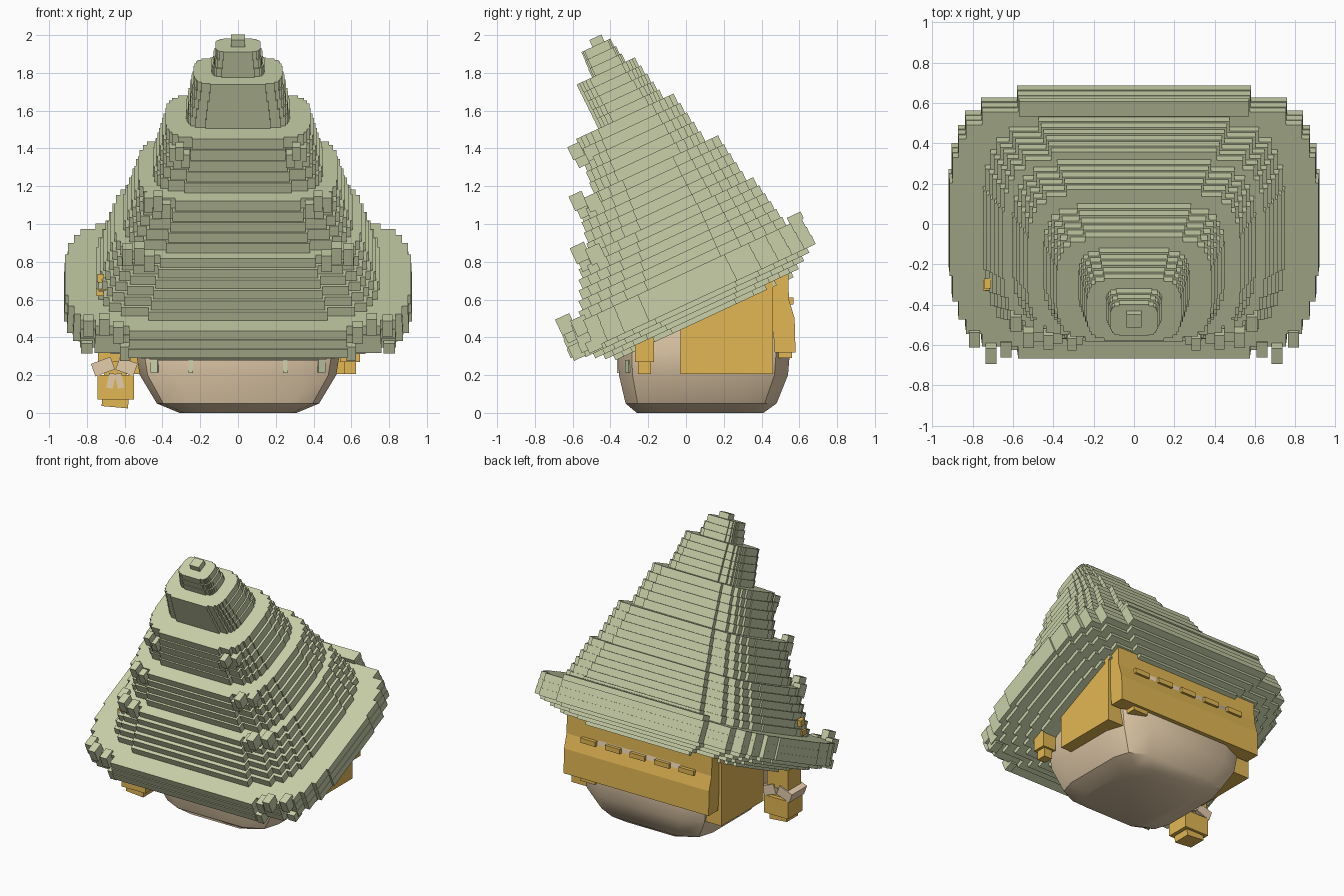
import bpy, bmesh, math
from mathutils import Matrix, Vector

if "Cube" in bpy.data.objects:
    bpy.data.objects.remove(bpy.data.objects["Cube"])

TILT = math.radians(25)


def material(name, rgb):
    m = bpy.data.materials.new(name)
    m.diffuse_color = (*rgb, 1)
    m.use_nodes = True
    m.node_tree.nodes["Principled BSDF"].inputs["Base Color"].default_value = m.diffuse_color
    return m


SAGE = material("sage green", (0.58, 0.63, 0.395))
GOLD = material("gold hair", (0.76, 0.475, 0.088))
SKIN = material("tan skin", (0.78, 0.61, 0.41))
MINT = material("mint eyes", (0.60, 0.66, 0.43))


def finish(name, bm, mat, tilt=False):
    bmesh.ops.recalc_face_normals(bm, faces=bm.faces[:])
    me = bpy.data.meshes.new(name)
    bm.to_mesh(me)
    bm.free()
    me.materials.append(mat)
    ob = bpy.data.objects.new(name, me)
    bpy.context.collection.objects.link(ob)
    if tilt:
        ob.rotation_euler.x = TILT
    return ob


def add_box(bm, x0, x1, y0, y1, z0, z1, rot=None):
    c = Vector(((x0 + x1) / 2, (y0 + y1) / 2, (z0 + z1) / 2))
    m = Matrix.Translation(c)
    if rot:
        m = m @ Matrix.Rotation(math.radians(rot[0]), 4, rot[1])
    m = m @ Matrix.Diagonal((x1 - x0, y1 - y0, z1 - z0, 1))
    bmesh.ops.create_cube(bm, size=1, matrix=m)


def boxes(name, mat, items, tilt=False):
    bm = bmesh.new()
    for it in items:
        add_box(bm, *it)
    return finish(name, bm, mat, tilt)


def skin_loops(bm, lo, hi):
    """Close a solid between two loops of vertices."""
    bm.faces.new(lo[::-1])
    bm.faces.new(hi)
    for i in range(len(lo)):
        j = (i + 1) % len(lo)
        bm.faces.new((lo[i], lo[j], hi[j], hi[i]))


def prism(bm, pts, z0, z1):
    skin_loops(bm, *[[bm.verts.new((x, y, z)) for x, y in pts] for z in (z0, z1)])


def side_prism(bm, prof, x0, x1):
    skin_loops(bm, *[[bm.verts.new((x, y, z)) for y, z in prof] for x in (x0, x1)])


# stair-stepped corner: (fraction of half width, fraction of half depth)
STEPS = [(1, .36), (.985, .56), (.95, .70), (.91, .81), (.825, .91), (.63, 1)]


def stepped_outline(hw, front, back):
    c, hd = (front + back) / 2, (back - front) / 2
    q = []
    for i, (fx, fy) in enumerate(STEPS):
        if i:
            q.append((fx * hw, STEPS[i - 1][1] * hd))
        q.append((fx * hw, fy * hd))
    q += [(-x, y) for x, y in q[::-1]]
    q += [(-x, -y) for x, y in q]
    return [(x, y + c) for x, y in q]


# hat tiers: bottom, top, layers, then half width, front, back at bottom and top
TIERS = [
    ("hat_brim_underside", .41, .52, 4, (.67, -.22, .82), (.89, -.36, .95)),
    ("hat_brim", .52, .675, 3, (.92, -.43, 1.0), (.915, -.42, .99)),
    ("hat_tier_1", .675, .98, 6, (.75, -.29, .90), (.655, -.17, .85)),
    ("hat_tier_2", .98, 1.26, 5, (.605, -.10, .81), (.53, -.05, .775)),
    ("hat_tier_3", 1.26, 1.56, 5, (.45, .05, .70), (.385, .085, .655)),
    ("hat_tier_4", 1.56, 1.82, 5, (.275, .215, .595), (.235, .21, .55)),
    ("hat_tier_5", 1.82, 1.965, 3, (.14, .30, .495), (.12, .305, .475)),
]
for name, w0, w1, n, a, b in TIERS:
    bm = bmesh.new()
    h = (w1 - w0) / n
    for i in range(n):
        t = i / max(n - 1, 1)
        hw, f, k = (p + (q - p) * t for p, q in zip(a, b))
        prism(bm, stepped_outline(hw, f, k), w0 + i * h, w0 + (i + 1) * h)
    finish(name, bm, SAGE, True)

boxes("hat_tip", SAGE, [(-.038, .038, .37, .44, 1.96, 2.005)], True)

# raised lip along the back of the brim
boxes("brim_back_lip", SAGE, [(-.57, .57, .92, 1.0, .67, .71)], True)

# blocky curls on the front corners of the tiers
knobs = []
for s in (-1, 1):
    for hw, front, top, k in ((.92, -.40, .70, .055), (.68, -.17, 1.01, .055),
                              (.55, -.06, 1.26, .05), (.40, .045, 1.50, .045)):
        for fx, dy, dz in ((.69, -.01, -.01), (.77, -.02, .04), (.86, .05, .0)):
            x = s * hw * fx
            y, z = front + dy, top + dz
            knobs.append((x - k / 2, x + k / 2, y, y + k * 1.5, z - k * 1.7, z))
    # lower curls hanging from the brim
    knobs.append((s * .60 - .025, s * .60 + .025, -.42, -.35, .50, .58))
    knobs.append((s * .80 - .03, s * .80 + .03, -.33, -.25, .50, .56))
boxes("hat_corner_curls", SAGE, knobs, True)

# head: chamfered rings, smooth shaded
bm = bmesh.new()
rings = []
for z, hx, y0, y1 in ((0, .31, -.26, .41), (.05, .43, -.32, .48), (.20, .52, -.355, .54),
                      (.32, .54, -.36, .55), (.60, .54, -.36, .55), (.75, .48, -.30, .50)):
    c, hy = (y0 + y1) / 2, (y1 - y0) / 2
    q = [(1, .55), (.92, .84), (.62, 1)]
    q += [(-x, y) for x, y in q[::-1]]
    q += [(-x, -y) for x, y in q]
    rings.append([bm.verts.new((x * hx, c + y * hy, z)) for x, y in q])
bm.faces.new(rings[0][::-1])
bm.faces.new(rings[-1])
for lo, hi in zip(rings, rings[1:]):
    for i in range(len(lo)):
        j = (i + 1) % len(lo)
        bm.faces.new((lo[i], lo[j], hi[j], hi[i]))
head = finish("head", bm, SKIN)
bpy.context.view_layer.objects.active = head
head.select_set(True)
bpy.ops.object.shade_smooth_by_angle(angle=math.radians(35))
head.select_set(False)

# eye corners peeking out below the brim
eyes = []
for s in (-1, 1):
    eyes.append((s * .25 - .013, s * .25 + .013, -.364, -.356, .21, .29))
    eyes.append((s * .442 - .02, s * .442 + .02, -.314, -.305, .215, .28, (s * 24, 'Z')))
boxes("eyes", MINT, eyes)

# hair beside the face, mirrored; top edge follows the hat slope
for s, side in ((-1, "left"), (1, "right")):
    bm = bmesh.new()
    side_prism(bm, [(-.03, .205), (.46, .205), (.46, .70), (-.03, .47)], s * .48, s * .61)
    finish(side + "_side_hair", bm, GOLD)

# front lock on the right
boxes("right_front_lock", GOLD, [(.54, .645, -.27, -.17, .27, .45),
                                 (.56, .625, -.255, -.185, .205, .29)])

# back hair panel with a row of small slabs
bm = bmesh.new()
side_prism(bm, [(.44, .72), (.54, .78), (.545, .60), (.575, .50), (.58, .32), (.47, .32)],
           -.59, .59)
for i in range(5):
    x = -.40 + i * .2
    add_box(bm, x - .06, x + .06, .53, .57, .575, .61)
add_box(bm, .35, .47, .49, .56, .29, .33)
finish("back_hair", bm, GOLD)

# hanging side braid with its tie
boxes("braid", GOLD, [(-.74, -.57, -.28, -.13, .27, .42),
                      (-.745, -.55, -.29, -.12, .07, .20),
                      (-.72, -.58, -.27, -.14, .03, .09, (5, 'Y')),
                      (-.71, -.59, -.26, -.15, .19, .28)])
boxes("braid_tie", SKIN, [(-.77, -.66, -.295, -.12, .21, .28, (-20, 'Y')),
                          (-.64, -.54, -.295, -.12, .21, .28, (20, 'Y')),
                          (-.69, -.655, -.295, -.25, .13, .21, (12, 'Y')),
                          (-.645, -.61, -.295, -.25, .13, .21, (-12, 'Y'))])
# hair wisps poking through the hat
boxes("hair_wisps", GOLD, [(-.745, -.71, -.32, -.27, .69, .735),
                           (-.75, -.70, -.33, -.28, .62, .655)])
